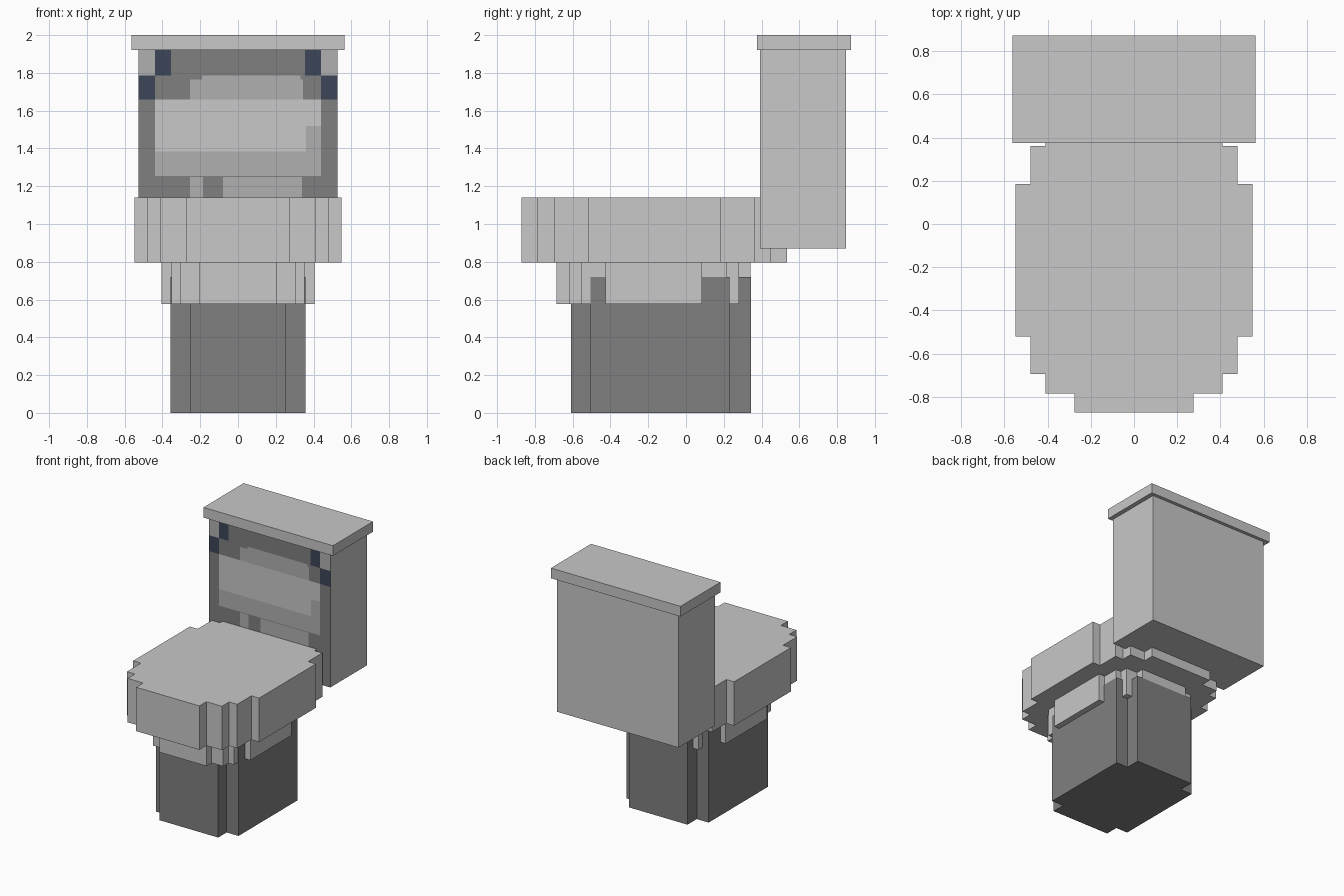
import bpy, bmesh

if "Cube" in bpy.data.objects:
    bpy.data.objects.remove(bpy.data.objects["Cube"], do_unlink=True)


def material(name, rgb):
    m = bpy.data.materials.new(name)
    m.use_nodes = True
    colour = (*rgb, 1)
    m.diffuse_color = colour
    m.node_tree.nodes["Principled BSDF"].inputs["Base Color"].default_value = colour
    return m


LIGHT = material("light_grey", (0.578, 0.578, 0.578))
MID = material("mid_grey", (0.434, 0.434, 0.434))
DARK = material("dark_grey", (0.216, 0.216, 0.216))
NAVY = material("navy", (0.045, 0.062, 0.098))


def finish(name, bm, *mats):
    bmesh.ops.recalc_face_normals(bm, faces=bm.faces)
    mesh = bpy.data.meshes.new(name)
    bm.to_mesh(mesh)
    bm.free()
    for m in mats:
        mesh.materials.append(m)
    obj = bpy.data.objects.new(name, mesh)
    bpy.context.collection.objects.link(obj)
    return obj


def stepped_slab(name, start, steps, z0, z1, mat):
    """Mirrored stepped outline: steps are (half width, end y), going back."""
    side, y = [], start
    for half, end in steps:
        side += [(half, y), (half, end)]
        y = end
    outline = side + [(-x, y) for x, y in reversed(side)]
    bm = bmesh.new()
    base = bm.faces.new([bm.verts.new((x, y, z0)) for x, y in outline])
    grown = bmesh.ops.extrude_face_region(bm, geom=[base], use_keep_orig=True)
    top = [v for v in grown["geom"] if isinstance(v, bmesh.types.BMVert)]
    bmesh.ops.translate(bm, verts=top, vec=(0, 0, z1 - z0))
    return finish(name, bm, mat)


# Pedestal, bowl and seat
stepped_slab("pedestal", -0.61, [(0.255, -0.505), (0.358, 0.23), (0.255, 0.345)],
             0, 0.72, DARK)
stepped_slab("bowl", -0.685,
             [(0.205, -0.62), (0.305, -0.555), (0.352, -0.425), (0.405, 0.085),
              (0.352, 0.215), (0.305, 0.28), (0.205, 0.342)], 0.577, 0.795, LIGHT)
stepped_slab("seat", -0.872,
             [(0.275, -0.785), (0.41, -0.695), (0.48, -0.52), (0.548, 0.185),
              (0.48, 0.362), (0.41, 0.45), (0.275, 0.535)], 0.795, 1.14, LIGHT)

# Tank lid
stepped_slab("tank_lid", 0.375, [(0.563, 0.873)], 1.92, 2.0, LIGHT)

# Tank with painted front: patches are (x0, x1, z0, z1, slot), later ones on top
tank = stepped_slab("tank", 0.392, [(0.528, 0.847)], 0.87, 1.92, LIGHT)
mats = [LIGHT, MID, DARK, NAVY]
for m in mats[1:]:
    tank.data.materials.append(m)
patches = [
    (-0.255, 0.34, 1.14, 1.25, 1),
    (-0.185, -0.08, 1.14, 1.255, 2),
    (-0.44, 0.44, 1.255, 1.385, 1),
    (-0.255, 0.345, 1.66, 1.765, 1),
    (-0.19, 0.33, 1.765, 1.785, 1),
    (-0.44, 0.36, 1.385, 1.66, 0),
    (0.36, 0.44, 1.52, 1.66, 0),
    (0.36, 0.44, 1.385, 1.52, 1),
]
for s in (-1, 1):
    for a, b, z0, z1, slot in [(0.44, 0.53, 1.785, 1.92, 1),
                               (0.355, 0.44, 1.785, 1.92, 3),
                               (0.44, 0.53, 1.66, 1.785, 3)]:
        patches.append((min(s * a, s * b), max(s * a, s * b), z0, z1, slot))

bm = bmesh.new()
bm.from_mesh(tank.data)


def front_faces():
    bm.normal_update()
    return [f for f in bm.faces if f.normal.y < -0.9]


def cut(co, no):
    faces = front_faces()
    edges = {e for f in faces for e in f.edges}
    verts = {v for f in faces for v in f.verts}
    bmesh.ops.bisect_plane(bm, geom=[*verts, *edges, *faces],
                           plane_co=co, plane_no=no, dist=0.0001)


for x in sorted({v for p in patches for v in p[:2] if abs(v) < 0.52}):
    cut((x, 0, 0), (1, 0, 0))
for z in sorted({v for p in patches for v in p[2:4] if v < 1.91}):
    cut((0, 0, z), (0, 0, 1))
for f in front_faces():
    c = f.calc_center_median()
    f.material_index = 2
    for x0, x1, z0, z1, slot in patches:
        if x0 < c.x < x1 and z0 < c.z < z1:
            f.material_index = slot
bm.to_mesh(tank.data)
bm.free()
